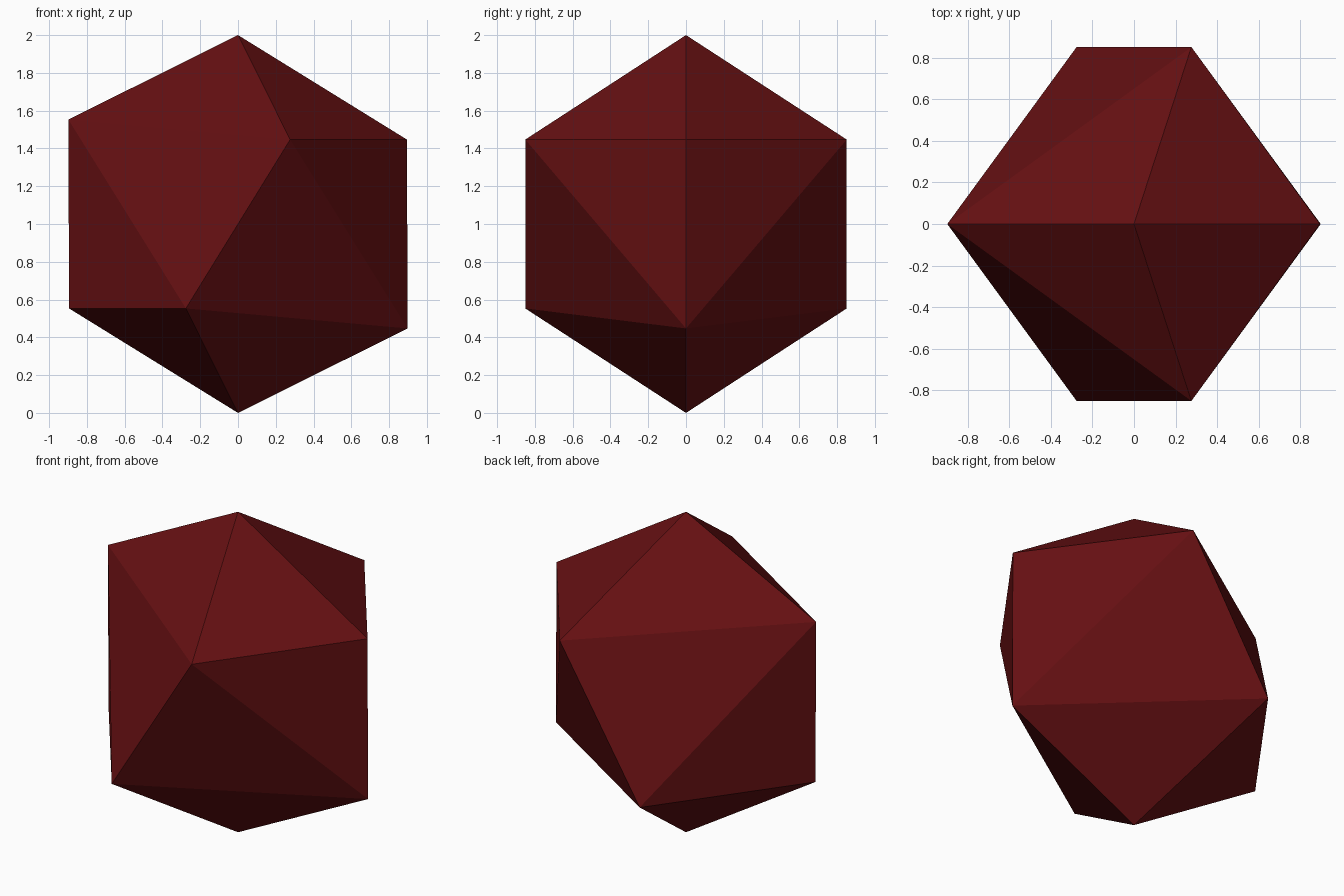
import bpy, bmesh, math
from mathutils import Matrix

if "Cube" in bpy.data.objects:
    bpy.data.objects.remove(bpy.data.objects["Cube"])

# Half of the corners; the other half is a half-turn about the y axis
RING = 2 / math.sqrt(5)
half = [(0, 0, 1), (RING, 0, 0.447), (-0.898, 0, 0.553)]
half += [(0.276, s * 0.851, 0.447) for s in (-1, 1)]

bm = bmesh.new()
turn = Matrix.Rotation(math.pi, 3, 'Y')
for p in half:
    v = bm.verts.new(p)
    bm.verts.new(turn @ v.co)

# Convex faceted stone skinned over the corners, standing on z = 0
bmesh.ops.convex_hull(bm, input=bm.verts[:])
bmesh.ops.translate(bm, vec=(0, 0, 1), verts=bm.verts[:])
bmesh.ops.recalc_face_normals(bm, faces=bm.faces[:])

mesh = bpy.data.meshes.new("faceted_gem")
bm.to_mesh(mesh)
bm.free()
gem = bpy.data.objects.new("faceted_gem", mesh)
bpy.context.collection.objects.link(gem)

# Dark red material
red = bpy.data.materials.new("dark red")
red.diffuse_color = (0.13, 0.005, 0.006, 1)
red.use_nodes = True
red.node_tree.nodes["Principled BSDF"].inputs["Base Color"].default_value = red.diffuse_color
mesh.materials.append(red)
